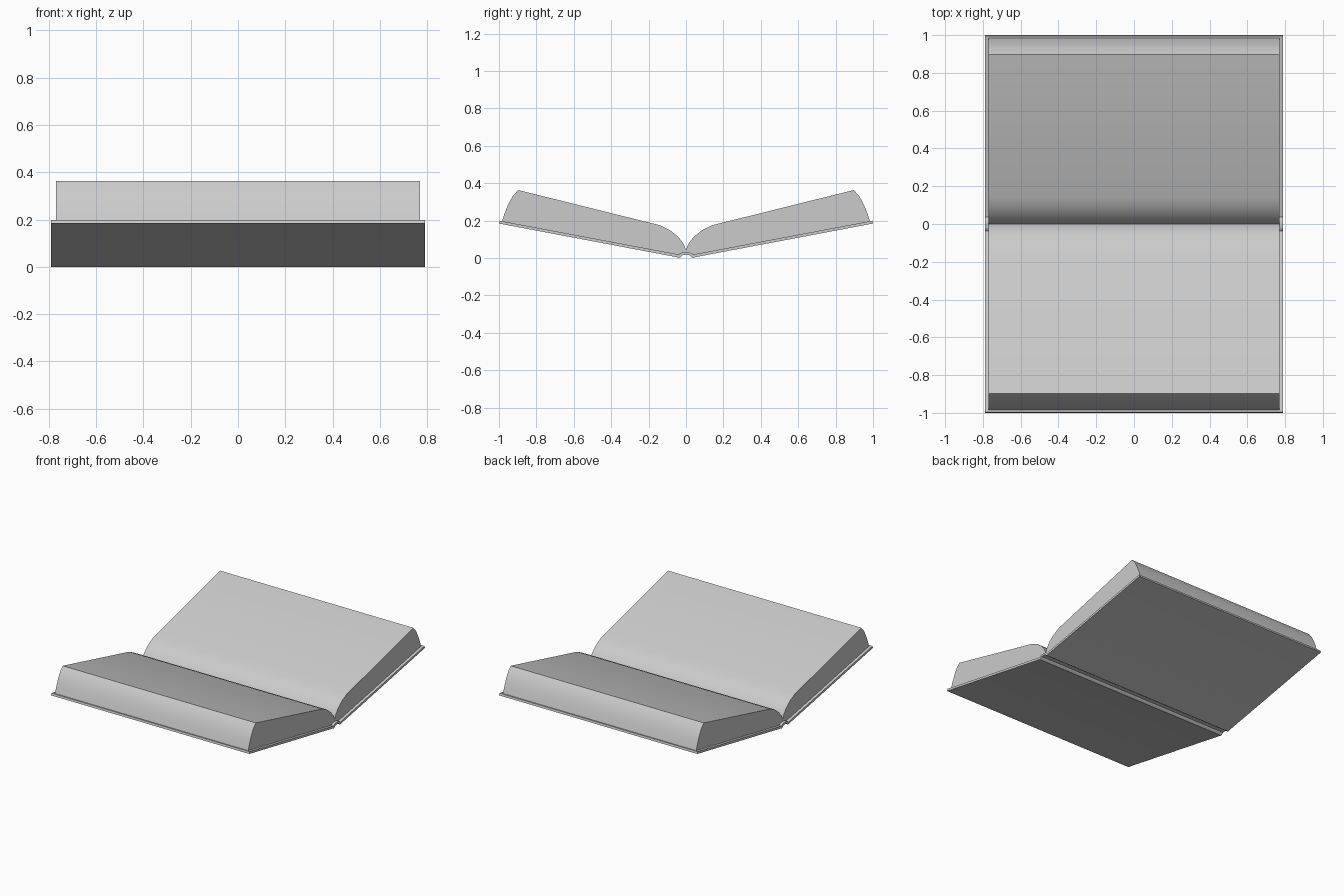
import bpy, bmesh

if "Cube" in bpy.data.objects:
    bpy.data.objects.remove(bpy.data.objects["Cube"])


def extrude_profile(name, profile, half_width):
    """Extrude a (y, z) outline along x, then mirror it across y = 0."""
    bm = bmesh.new()
    base = bm.faces.new([bm.verts.new((-half_width, y, z)) for y, z in profile])
    ext = bmesh.ops.extrude_face_region(bm, geom=[base], use_keep_orig=True)
    verts = [g for g in ext["geom"] if isinstance(g, bmesh.types.BMVert)]
    bmesh.ops.translate(bm, verts=verts, vec=(2 * half_width, 0, 0))
    # open the centre line so the mirrored halves weld into one shell
    inner = [f for f in bm.faces if all(abs(v.co.y) < 1e-6 for v in f.verts)]
    bmesh.ops.recalc_face_normals(bm, faces=bm.faces[:])
    bmesh.ops.delete(bm, geom=inner, context="FACES_ONLY")
    mesh = bpy.data.meshes.new(name)
    bm.to_mesh(mesh)
    bm.free()
    obj = bpy.data.objects.new(name, mesh)
    bpy.context.collection.objects.link(obj)
    mirror = obj.modifiers.new("mirror", "MIRROR")
    mirror.use_axis = (False, True, False)
    mirror.merge_threshold = 0.0005
    bpy.ops.object.select_all(action="DESELECT")
    obj.select_set(True)
    bpy.context.view_layer.objects.active = obj
    bpy.ops.object.modifier_apply(modifier="mirror")
    bpy.ops.object.shade_smooth_by_angle(angle=0.55)
    return obj


# Hard cover: raised spine strip, hinge groove and tilted board
cover = [(0, 0.016), (0.018, 0.016), (0.026, 0.006), (0.036, 0.0), (0.048, 0.004),
         (1.0, 0.184), (0.996, 0.199), (0.052, 0.021), (0.038, 0.017),
         (0.028, 0.026), (0.018, 0.03), (0, 0.03)]
extrude_profile("cover", cover, 0.79)

# Page blocks: curve into the gutter, flat page, rounded fore edge
pages = [(0, 0.029), (0.018, 0.029), (0.04, 0.018), (0.052, 0.02), (0.984, 0.196),
         (0.970, 0.239), (0.951, 0.285), (0.927, 0.33), (0.897, 0.363),
         (0.14, 0.175), (0.085, 0.148), (0.04, 0.112), (0.014, 0.077), (0, 0.045)]
extrude_profile("pages", pages, 0.77)
